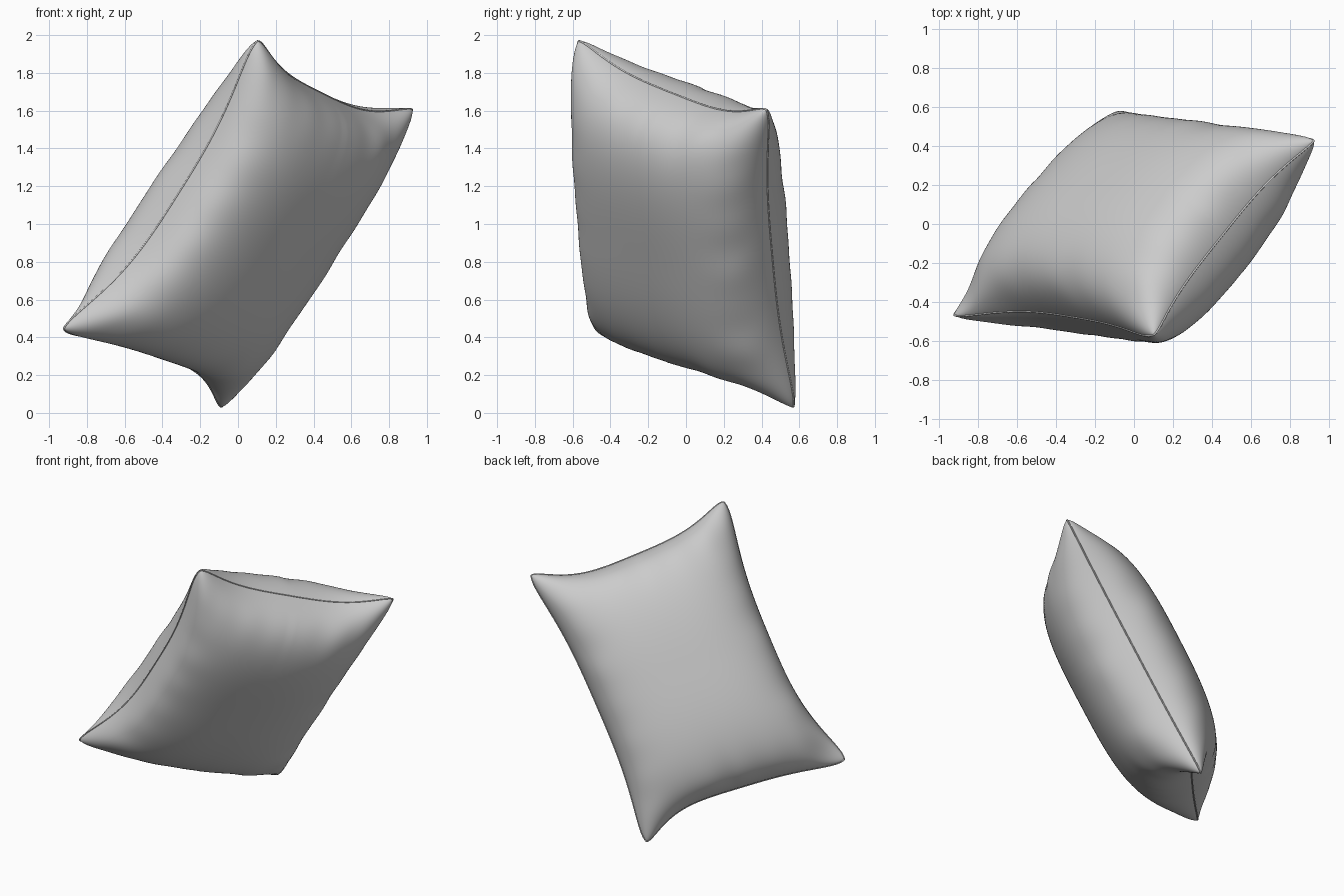
import bpy, bmesh
from math import sin, pi, exp
from mathutils import Vector

if "Cube" in bpy.data.objects:
    bpy.data.objects.remove(bpy.data.objects["Cube"])

# Corners of the tilted cushion
A = Vector((0.10, -0.585, 1.99))   # top
B = Vector((0.945, 0.44, 1.615))   # right
C = Vector((-0.945, -0.48, 0.435)) # left
D = Vector((-0.085, 0.585, 0.01))  # bottom
U = ((B - A) + (D - C)).normalized()
V = ((C - A) + (D - B)).normalized()
NORMAL = U.cross(V).normalized()
N = 84


def flat_point(s, t):
    """Point on the seam surface, with the sides drawn in between blunt corners."""
    a, b = (s + 1) / 2, (t + 1) / 2
    p = A.lerp(B, a).lerp(C.lerp(D, a), b)
    curve_t = max(0, 1 - abs(t) ** 3) ** 1.6
    curve_s = max(0, 1 - abs(s) ** 3.5) ** 1.5
    side = 0.075 if s > 0 else 0.12 + 0.04 * t
    end = 0.11 * (1 + 0.65 * s) if t > 0 else 0.135 * (1 + 0.15 * s)
    p -= U * (side * curve_t * s * abs(s) ** 3)
    p -= V * (end * curve_s * t * abs(t) ** 3)
    # left seam sags toward the front
    if s < 0:
        p -= NORMAL * (0.05 * curve_t * s * s)
    # stubby rounded tips
    tip = abs(s * t) ** 14
    p -= (U * s + V * t) * (0.02 * tip)
    return p


def height(s, t, face):
    """Puffed height with pinched ears and gathers running in from the seams."""
    thick, es, et = (0.35, 2.5, 2.8) if face > 0 else (0.385, 2.4, 3.3)
    h = thick * (max(0, 1 - abs(s) ** es) * max(0, 1 - abs(t) ** et)) ** 0.5
    h *= 1 - 0.07 * t * s if face > 0 else 1
    # folded ear at the left corner, softer pinch at the right and bottom
    for cs, ct, k in ((-1, 1, 0.6 if face > 0 else 0.1), (1, -1, 0.1), (1, 1, 0.15)):
        d2 = ((s - cs) * 0.7) ** 2 + ((t - ct) * 0.93) ** 2
        h *= 1 - k * exp(-d2 / 0.045)
    ph = 1.3 * face + (2 if s > 0 else 0)
    along_t = sin(12 * t + ph) * (0.5 + 0.5 * sin(4 * t + ph)) + 0.3 * sin(23 * t + 2 * ph)
    along_s = sin(11 * s + ph + 1) * (0.5 + 0.5 * sin(5 * s)) + 0.3 * sin(21 * s + 3 * face)
    ws = abs(s) ** 7 * (1 - s ** 8)
    wt = abs(t) ** 8 * (1 - t ** 8)
    return max(0, h + h * 0.12 * (along_t * ws + along_s * wt))


# Cushion body: two puffed panels welded along the seam
steps = [sin(pi / 2 * (2 * i / N - 1)) for i in range(N + 1)]
bm = bmesh.new()
for face in (1, -1):
    grid = [[bm.verts.new(flat_point(s, t) + NORMAL * (face * height(s, t, face)))
             for s in steps] for t in steps]
    for j in range(N):
        for i in range(N):
            quad = [grid[j][i], grid[j][i + 1], grid[j + 1][i + 1], grid[j + 1][i]]
            bm.faces.new(quad if face > 0 else quad[::-1])
bmesh.ops.remove_doubles(bm, verts=bm.verts, dist=0.00002)
mesh = bpy.data.meshes.new("cushion_body")
bm.to_mesh(mesh)
bm.free()
mesh.polygons.foreach_set("use_smooth", [True] * len(mesh.polygons))
body = bpy.data.objects.new("cushion_body", mesh)
bpy.context.collection.objects.link(body)

# Thin seam cord around the rim
rim = ([(s, -1) for s in steps[:-1]] + [(1, t) for t in steps[:-1]]
       + [(s, 1) for s in steps[:0:-1]] + [(-1, t) for t in steps[:0:-1]])
curve = bpy.data.curves.new("seam_cord", 'CURVE')
curve.dimensions = '3D'
curve.bevel_depth = 0.005
curve.bevel_resolution = 2
spline = curve.splines.new('POLY')
spline.points.add(len(rim) - 1)
for pt, (s, t) in zip(spline.points, rim):
    pt.co = (*flat_point(s, t), 1)
spline.use_cyclic_u = True
spline.use_smooth = True
bpy.context.collection.objects.link(bpy.data.objects.new("seam_cord", curve))
